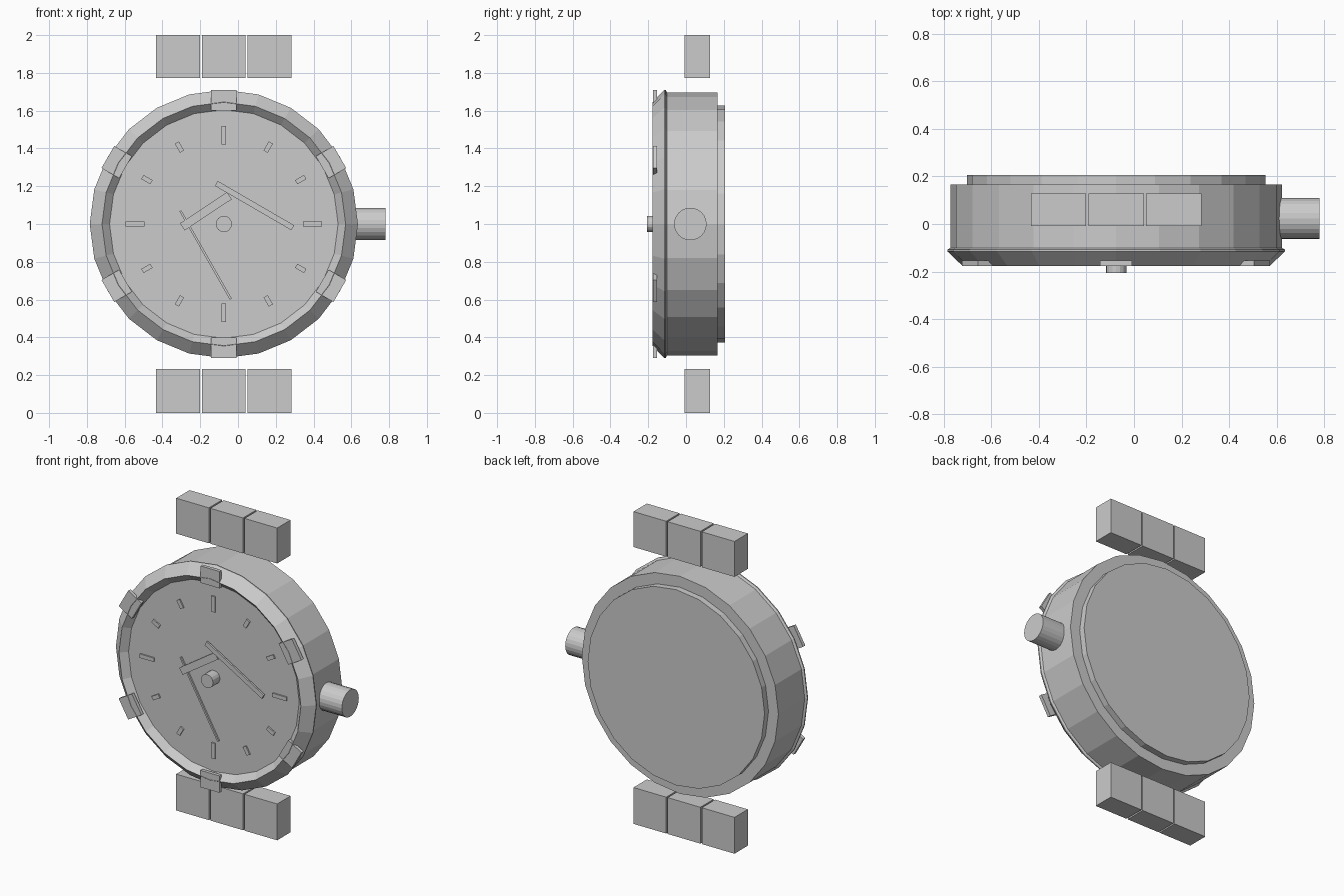
import bpy
from math import sin, cos, pi, radians, atan2, hypot
from mathutils import Matrix, Vector

if "Cube" in bpy.data.objects:
    bpy.data.objects.remove(bpy.data.objects["Cube"], do_unlink=True)

CX, CZ = -0.075, 1.0      # axis of the watch case
DIAL = -0.137             # depth of the dial

grey = bpy.data.materials.new("plain_grey")
grey.use_nodes = True
COLOUR = (0.6, 0.6, 0.6, 1)
grey.diffuse_color = COLOUR
grey.node_tree.nodes["Principled BSDF"].inputs["Base Color"].default_value = COLOUR


def add(name, verts, faces):
    mesh = bpy.data.meshes.new(name)
    mesh.from_pydata(verts, [], faces)
    mesh.materials.append(grey)
    obj = bpy.data.objects.new(name, mesh)
    bpy.context.collection.objects.link(obj)
    return obj


def lathe(name, profile, sides=24):
    """Revolve (radius, y) points about the watch axis; zero radius closes the end."""
    verts, rings, faces = [], [], []
    for r, y in profile:
        n = sides if r else 1
        rings.append([len(verts) + i % n for i in range(sides)])
        verts += [(CX + r * sin(2 * pi * i / n), y, CZ + r * cos(2 * pi * i / n)) for i in range(n)]
    for a, b in zip(rings, rings[1:]):
        for i in range(sides):
            j = (i + 1) % sides
            faces.append(tuple(dict.fromkeys((a[i], a[j], b[j], b[i]))))
    return add(name, verts, faces)


def box(name, centre, size, angle=0.0):
    """Box turned clockwise by angle as seen from the front."""
    turn = Matrix.Rotation(angle, 3, "Y")
    corners = [Vector((x, y, z)) for x in (-.5, .5) for y in (-.5, .5) for z in (-.5, .5)]
    verts = [Vector(centre) + turn @ Vector([c * s for c, s in zip(v, size)]) for v in corners]
    return add(name, verts, [(0, 1, 3, 2), (4, 6, 7, 5), (0, 4, 5, 1),
                             (2, 3, 7, 6), (0, 2, 6, 4), (1, 5, 7, 3)])


def radial_box(name, radius, y, size, angle):
    return box(name, (CX + radius * sin(angle), y, CZ + radius * cos(angle)), size, angle)


def hand(name, start, end, width, y, depth):
    dx, dz = end[0] - start[0], end[1] - start[1]
    centre = ((start[0] + end[0]) / 2, y, (start[1] + end[1]) / 2)
    return box(name, centre, (width, depth, hypot(dx, dz)), atan2(dx, dz))


# Case, bezel, back plate and dial
lathe("bezel", [(0.605, DIAL), (0.645, -0.177), (0.71, -0.115), (0.71, -0.108), (0.697, -0.1)])
lathe("case", [(0.697, -0.1), (0.697, 0.167), (0.627, 0.167)])
lathe("back_plate", [(0.627, 0.167), (0.627, 0.207), (0, 0.207)])
lathe("dial", [(0, DIAL), (0.605, DIAL)])
lathe("centre_pin", [(0, -0.207), (0.043, -0.207), (0.043, DIAL)], 16)

# Crown on the side of the case
bpy.ops.mesh.primitive_cylinder_add(vertices=24, radius=0.086, depth=0.2,
                                    location=(0.68, 0.023, CZ), rotation=(0, pi / 2, 0))
crown = bpy.context.object
crown.name = "crown"
crown.data.materials.append(grey)

# Six studs around the bezel
for i in range(6):
    radial_box(f"bezel_stud_{i}", 0.655, -0.165, (0.135, 0.022, 0.108), radians(60 * i))

# Hour markers, longer at the quarters
for i in range(12):
    length = 0.1 if i % 3 == 0 else 0.055
    radial_box(f"hour_marker_{i}", 0.47, DIAL - 0.004, (0.025, 0.01, length), radians(30 * i))

# Hands
hand("minute_hand", (-0.115, 1.215), (0.29, 0.98), 0.03, -0.158, 0.012)
hand("hour_hand", (-0.295, 0.985), (-0.045, 1.15), 0.045, -0.15, 0.012)
hand("second_hand", (-0.305, 1.07), (-0.038, 0.602), 0.012, -0.144, 0.01)

# Strap links above and below the case
for side, z in (("upper", 1.8875), ("lower", 0.1165)):
    for i in range(3):
        box(f"{side}_strap_link_{i}", (CX - 0.242 + 0.242 * i, 0.06, z), (0.232, 0.135, 0.227 if z > 1 else 0.233))
